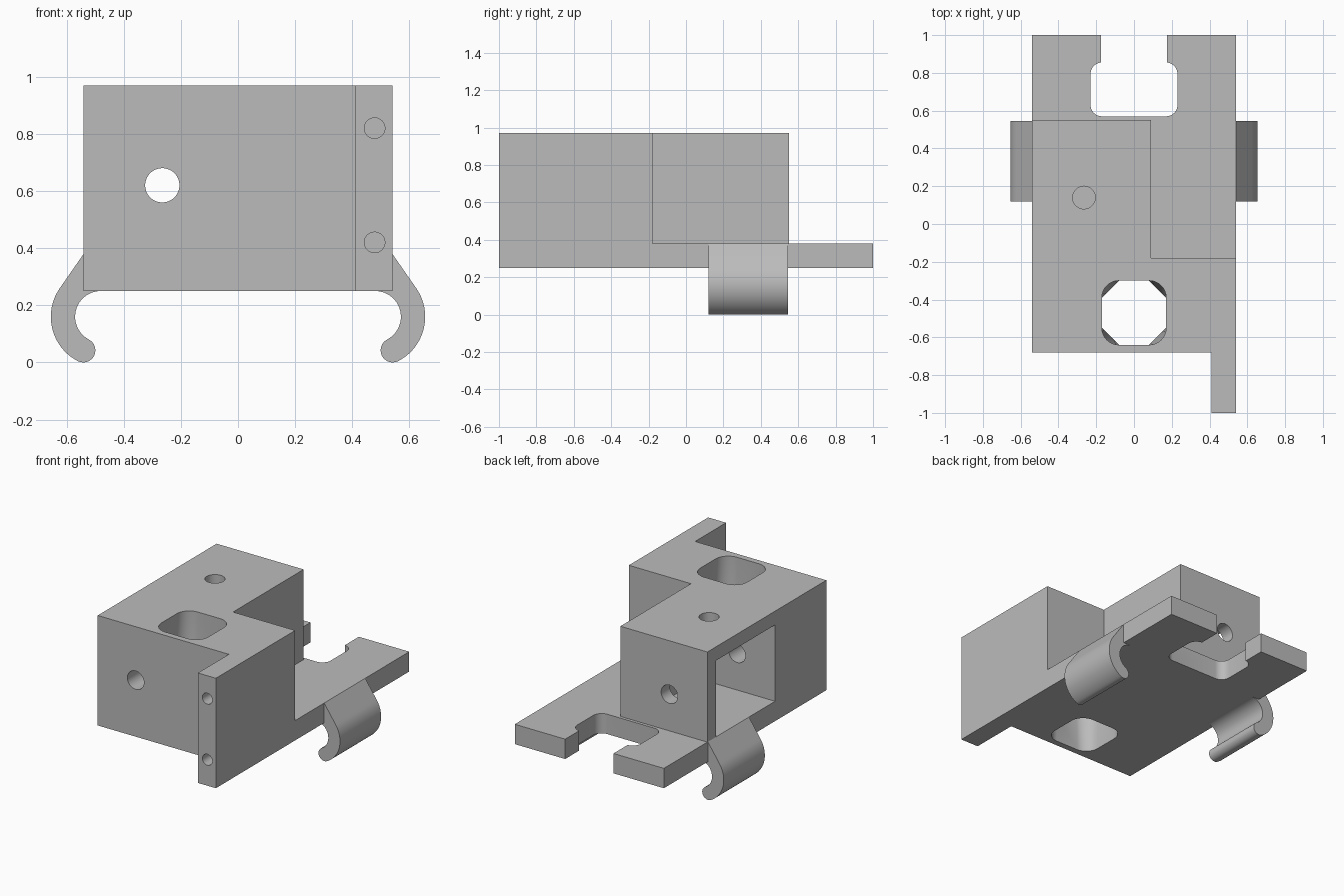
import bpy, bmesh
from math import cos, sin, radians, pi
from mathutils import Vector

cube = bpy.data.objects.get("Cube")
if cube:
    bpy.data.objects.remove(cube, do_unlink=True)

grey = bpy.data.materials.new("plain grey")
grey.use_nodes = True
GREY = (0.5, 0.5, 0.5, 1)
grey.diffuse_color = GREY
grey.node_tree.nodes["Principled BSDF"].inputs["Base Color"].default_value = GREY


def loft(name, rings):
    """Closed solid through rings of equal length."""
    bm = bmesh.new()
    loops = [[bm.verts.new(p) for p in ring] for ring in rings]
    n = len(loops[0])
    for low, high in zip(loops, loops[1:]):
        for i in range(n):
            j = (i + 1) % n
            bm.faces.new((low[i], low[j], high[j], high[i]))
    bm.faces.new(loops[0][::-1])
    bm.faces.new(loops[-1])
    bmesh.ops.recalc_face_normals(bm, faces=bm.faces)
    mesh = bpy.data.meshes.new(name)
    bm.to_mesh(mesh)
    bm.free()
    mesh.materials.append(grey)
    obj = bpy.data.objects.new(name, mesh)
    bpy.context.collection.objects.link(obj)
    return obj


def prism(name, outline, start, end, axis="z"):
    place = (lambda a, b, h: (a, b, h)) if axis == "z" else (lambda a, b, h: (a, h, b))
    return loft(name, [[place(a, b, h) for a, b in outline] for h in (start, end)])


def rect(x0, x1, y0, y1):
    return [(x0, y0), (x1, y0), (x1, y1), (x0, y1)]


def arc(cx, cy, r, a0, a1, steps):
    angles = [radians(a0 + (a1 - a0) * i / steps) for i in range(steps + 1)]
    return [(cx + r * cos(a), cy + r * sin(a)) for a in angles]


def circle(cx, cy, r):
    return arc(cx, cy, r, 0, 360, 40)[:-1]


def rounded(x0, x1, y0, y1, r, flat=False):
    """Rounded rectangle; flat turns each corner arc into its chord."""
    pts = []
    corners = [(x1 - r, y1 - r), (x0 + r, y1 - r), (x0 + r, y0 + r), (x1 - r, y0 + r)]
    for k, (cx, cy) in enumerate(corners):
        corner = arc(cx, cy, r, 90 * k, 90 * k + 90, 8)
        if flat:
            a, b = Vector(corner[0]), Vector(corner[-1])
            corner = [tuple(a.lerp(b, i / 8)) for i in range(9)]
        pts += corner
    return pts


def smooth(obj):
    bpy.ops.object.select_all(action="DESELECT")
    obj.select_set(True)
    bpy.context.view_layer.objects.active = obj
    bpy.ops.object.shade_smooth_by_angle(angle=radians(30))


# Body footprint with the front fin, raised to full height
BASE, PLATE, TOP = 0.25, 0.38, 0.97
body = prism("bracket_body", [(-0.54, -0.68), (0.41, -0.68), (0.41, -1), (0.54, -1),
                              (0.54, 1), (-0.54, 1)], BASE, TOP)

cutters = [
    # Space above the rear plate and beside the box
    prism("plate_clearance", [(0.09, -0.18), (0.7, -0.18), (0.7, 1.1), (-0.7, 1.1),
                              (-0.7, 0.55), (0.09, 0.55)], PLATE, 1.1),
    # Side pocket
    prism("side_pocket", rect(-0.7, 0, -0.15, 0.46), PLATE, 0.88),
    # Rear keyed notch
    prism("notch_pocket", rounded(-0.23, 0.23, 0.57, 0.855, 0.06), 0.1, 0.5),
    prism("notch_slot", rect(-0.175, 0.175, 0.75, 1.1), 0.1, 0.5),
    # Round holes
    prism("long_hole", circle(-0.265, 0.62, 0.06), -0.8, 0.7, "y"),
    prism("top_hole", circle(-0.265, 0.14, 0.06), 0.8, 1.1),
]
for z in (0.42, 0.82):
    cutters.append(prism("fin_hole", circle(0.478, z, 0.036), -1.1, -0.7, "y"))

# Upright rounded hole, narrowing to an octagon halfway
rings = []
for z, flat in ((0.2, False), (0.45, False), (0.61, True), (0.77, False), (1.05, False)):
    rings.append([(x, y, z) for x, y in rounded(-0.17, 0.17, -0.64, -0.3, 0.09, flat)])
cutters.append(loft("upright_hole", rings))

for cutter in cutters:
    cutter.hide_render = True
    mod = body.modifiers.new(cutter.name, "BOOLEAN")
    mod.operation = "DIFFERENCE"
    mod.solver = "EXACT"
    mod.object = cutter

# Bake the cuts and drop the cutters
bpy.context.view_layer.update()
graph = bpy.context.evaluated_depsgraph_get()
cut_mesh = bpy.data.meshes.new_from_object(body.evaluated_get(graph))
body.modifiers.clear()
body.data = cut_mesh
for cutter in cutters:
    bpy.data.objects.remove(cutter, do_unlink=True)
smooth(body)

# Curled side hooks
CX, CZ, END = 0.48, 0.16, -62.4
tip_x, tip_z = CX + 0.1325 * cos(radians(END)), CZ + 0.1325 * sin(radians(END))
hook = [(0.54, PLATE)]
hook += arc(CX, CZ, 0.175, 35, END, 24)
hook += arc(tip_x, tip_z, 0.0425, END, END - 180, 12)[1:-1]
hook += arc(CX, CZ, 0.09, END, 90, 24)
hook += [(CX, 0.27), (0.535, 0.3)]
for side, name in ((1, "left_hook"), (-1, "right_hook")):
    smooth(prism(name, [(side * x, z) for x, z in hook], 0.12, 0.545, "y"))
